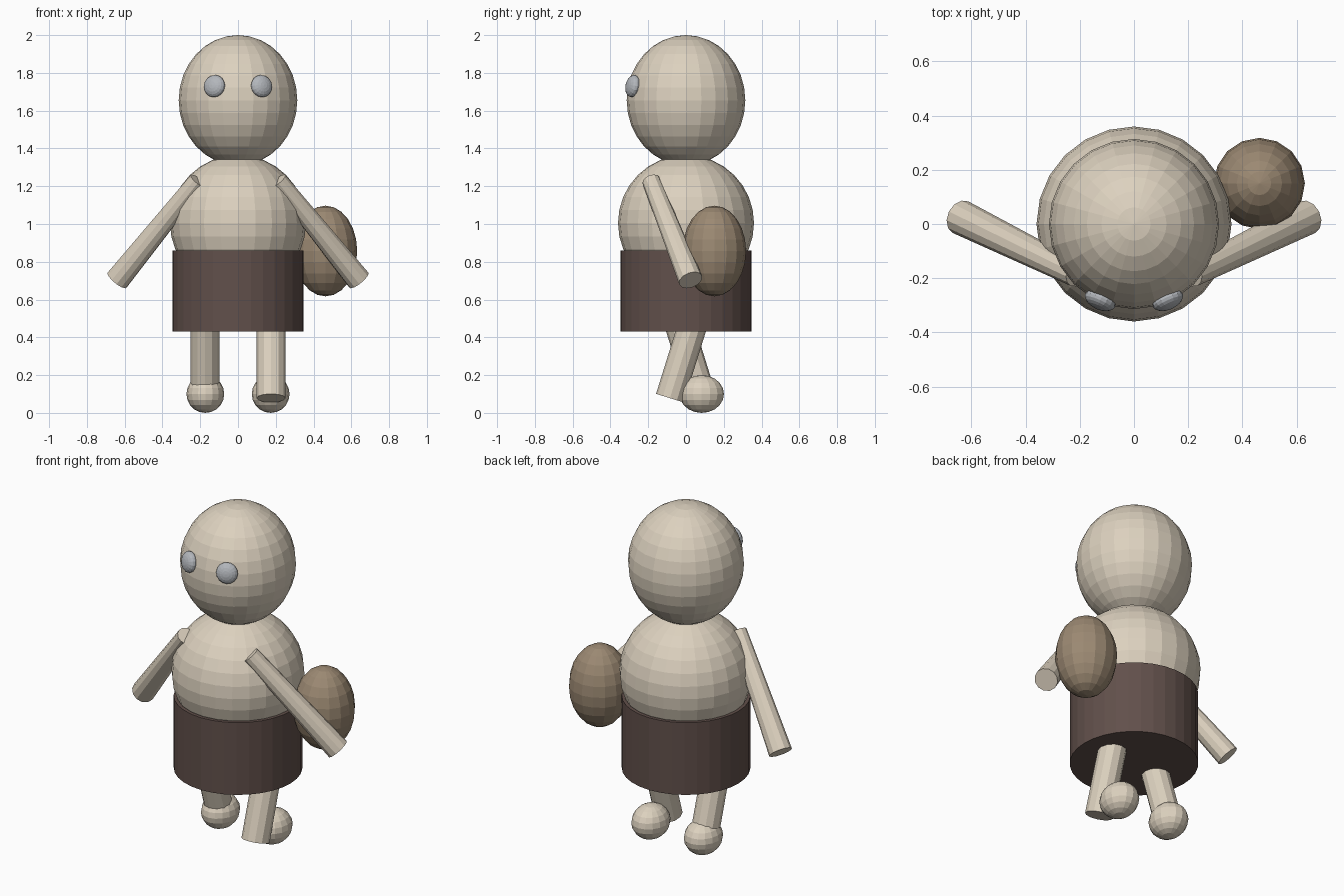
import bpy
from mathutils import Vector

if "Cube" in bpy.data.objects:
    bpy.data.objects.remove(bpy.data.objects["Cube"])


def material(name, r, g, b):
    mat = bpy.data.materials.new(name)
    mat.diffuse_color = (r, g, b, 1)
    mat.use_nodes = True
    mat.node_tree.nodes["Principled BSDF"].inputs["Base Color"].default_value = mat.diffuse_color
    return mat


CLAY = material("clay", 0.72, 0.64, 0.52)
CLOTH = material("dark_cloth", 0.12, 0.08, 0.07)
SACK = material("brown_sack", 0.33, 0.25, 0.17)
GLASS = material("eye_grey", 0.45, 0.47, 0.50)


def finish(name, mat):
    obj = bpy.context.object
    obj.name = name
    obj.data.materials.append(mat)
    return obj


def ellipsoid(name, centre, radii, mat, segments=24, rings=16):
    bpy.ops.mesh.primitive_uv_sphere_add(
        segments=segments, ring_count=rings, radius=1, location=centre)
    obj = finish(name, mat)
    obj.scale = radii
    return obj


def rod(name, start, end, r_start, r_end, mat, sides=12):
    start, end = Vector(start), Vector(end)
    axis = end - start
    bpy.ops.mesh.primitive_cone_add(
        vertices=sides, radius1=r_start, radius2=r_end,
        depth=axis.length, location=(start + end) / 2)
    obj = finish(name, mat)
    obj.rotation_euler = axis.to_track_quat('Z', 'Y').to_euler()
    return obj


# Head, torso and skirt
HEAD = Vector((0, 0, 1.655))
HEAD_R = (0.314, 0.314, 0.345)
ellipsoid("head", HEAD, HEAD_R, CLAY)
ellipsoid("torso", (0, 0, 1.005), (0.36, 0.36, 0.36), CLAY)
rod("skirt", (0, 0, 0.43), (0, 0, 0.86), 0.347, 0.347, CLOTH, 32)

for side, s in (("left", -1), ("right", 1)):
    # Flattened eye lying on the head surface
    pos = Vector((0.125 * s, -0.282, 1.73))
    eye = ellipsoid(side + "_eye", pos, (0.06, 0.06, 0.033), GLASS, 16, 10)
    normal = Vector([(p - c) / r ** 2 for p, c, r in zip(pos, HEAD, HEAD_R)])
    eye.rotation_euler = normal.to_track_quat('Z', 'Y').to_euler()

    # Arm widening towards the hand
    rod(side + "_arm", (0.213 * s, -0.185, 1.23), (0.64 * s, 0.025, 0.703),
        0.048, 0.065, CLAY)

    # Striding leg: right swings forward, left swings back
    rod(side + "_leg", (0.175 * s, 0.085 * s, 0.625),
        (0.175 * s, -0.085 * s, 0.078), 0.077, 0.077, CLAY)
    ellipsoid(side + "_foot", (0.173 * s, 0.083, 0.1), (0.1, 0.118, 0.1),
              CLAY, 16, 10)

# Sack carried at the side
ellipsoid("sack", (0.463, 0.15, 0.857), (0.168, 0.168, 0.24), SACK, 16, 12)
